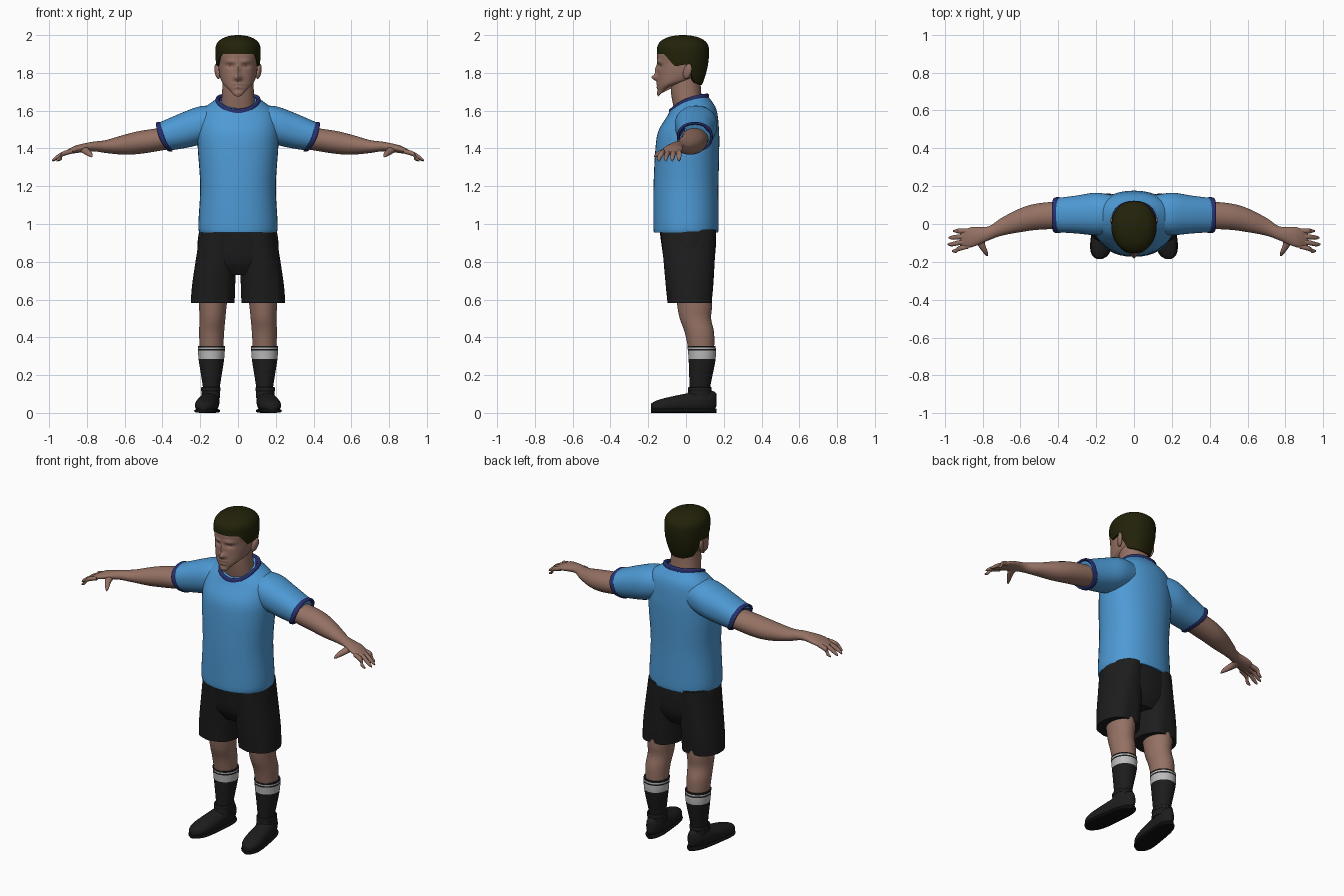
import bpy, bmesh, math

cube = bpy.data.objects.get("Cube")
if cube:
    bpy.data.objects.remove(cube, do_unlink=True)


def material(name, red, green, blue):
    mat = bpy.data.materials.new(name)
    mat.use_nodes = True
    mat.diffuse_color = (red, green, blue, 1)
    bsdf = mat.node_tree.nodes["Principled BSDF"]
    bsdf.inputs["Base Color"].default_value = mat.diffuse_color
    bsdf.inputs["Roughness"].default_value = .8
    return mat


SKIN = material("skin", .3, .165, .125)
BLUE = material("sky blue", .075, .32, .66)
NAVY = material("navy trim", .02, .03, .16)
BLACK = material("black cloth", .012, .012, .012)
SOLE = material("sole black", .005, .005, .005)
HAIR = material("dark olive hair", .016, .016, .003)
WHITE = material("sock white", .5, .5, .5)


def finish(name, bm, *materials):
    bmesh.ops.recalc_face_normals(bm, faces=bm.faces)
    mesh = bpy.data.meshes.new(name)
    bm.to_mesh(mesh)
    bm.free()
    for mat in materials:
        mesh.materials.append(mat)
    for polygon in mesh.polygons:
        polygon.use_smooth = True
    mesh.set_sharp_from_angle(angle=math.radians(50))
    bpy.context.collection.objects.link(bpy.data.objects.new(name, mesh))


def bridge(rings):
    """Join a list of closed point rings and cap both ends."""
    bm = bmesh.new()
    loops = [[bm.verts.new(point) for point in ring] for ring in rings]
    for lower, upper in zip(loops, loops[1:]):
        for i in range(len(lower)):
            bm.faces.new((lower[i - 1], lower[i], upper[i], upper[i - 1]))
    bm.faces.new(loops[0])
    bm.faces.new(loops[-1])
    return bm


def spline(before, start, end, after, t):
    """Catmull-Rom interpolation between two numbers."""
    slope_in, slope_out = (end - before) / 2, (after - start) / 2
    bend = 3 * (end - start) - 2 * slope_in - slope_out
    return start + t * (slope_in + t * (bend + t * (slope_in + slope_out - 2 * (end - start))))


def smooth_rows(rows, steps):
    rows = [tuple(row) + (0,) * (5 - len(row)) for row in rows]
    padded = [rows[0], *rows, rows[-1]]
    smooth = [[spline(*values, k / steps) for values in zip(*padded[i:i + 4])]
              for i in range(len(rows) - 1) for k in range(steps)]
    return smooth + [rows[-1]]


def power(value, exponent):
    return math.copysign(abs(value) ** (2 / exponent), value)


def loft(rows, axis="Z", side=1, centre=0, tilt=0, ramp=3, sides=40, square=2.2, steps=6):
    """Rows: position on the axis, two radii, second centre, first centre."""
    rows = smooth_rows(rows, steps)
    rings = []
    for k, (along, radius_a, radius_b, b, a) in enumerate(rows):
        lean = tilt * (k / (len(rows) - 1)) ** ramp
        ring = []
        for i in range(sides):
            angle = math.tau * i / sides
            c, s = math.cos(angle), math.sin(angle)
            u = centre + a + radius_a * power(c, square)
            v = b + radius_b * power(s, square)
            h = along + lean * (s + c * c / 2)
            x, y, z = {"Z": (u, v, h), "X": (h, u, v), "Y": (u, h, v)}[axis]
            ring.append((x * side, y, z))
        rings.append(ring)
    return bridge(rings)


def band(rows, width, grow):
    """Trim that wraps the open end of a profile."""
    along, radius_a, radius_b, *centres = rows[-1]
    return [(along + width * w, radius_a + grow * g, radius_b + grow * g, *centres)
            for w, g in ((-.7, .5), (-.5, 1), (.2, .7), (.3, -1), (-.1, -2))]


# Shirt body and collar
shirt = [(.955, .205, .17), (1, .21, .173), (1.2, .2, .172), (1.4, .213, .169, .007),
         (1.5, .213, .16, .014), (1.59, .19, .13, .03), (1.64, .112, .1, .016)]
finish("shirt_body", loft(shirt, tilt=.04, ramp=4), BLUE)
finish("collar_trim", loft(band(shirt, .03, .007), tilt=.04, ramp=0), NAVY)

# Neck and head, lofted from crown to a slanted jaw
finish("neck", loft([(1.57, .095, .075, .02), (1.7, .084, .08), (1.8, .08, .075)]), SKIN)
head = loft([(1.98, .03, .04, -.02), (1.92, .104, .126, -.02), (1.85, .104, .129, -.02),
             (1.79, .099, .126, -.025), (1.74, .082, .095, -.055), (1.71, .045, .06, -.085)],
            tilt=.035, sides=80, steps=10)

# Soft bumps shape the face: nose tip, bridge, brow, socket, lips, chin
BUMPS = [(0, 1.775, .018, .016, .03), (0, 1.815, .012, .03, .014), (.04, 1.86, .03, .012, .01),
         (.04, 1.836, .02, .01, -.01), (0, 1.741, .027, .007, .007),
         (0, 1.723, .022, .007, .007), (0, 1.69, .022, .013, .008)]
for vert in head.verts:
    if vert.co.y < -.04:
        for x, z, width, height, depth in BUMPS:
            across, up = (abs(vert.co.x) - x) / width, (vert.co.z - z) / height
            vert.co.y -= depth * math.exp(-across ** 2 - up ** 2)
finish("head", head, SKIN)

# Hair: a cap hanging from the crown down to a hairline that varies round the head
HAIRLINE = [(-1, 1.9), (-.7, 1.9), (-.3, 1.835), (.1, 1.845), (.5, 1.75), (1, 1.735)]


def hairline(facing):
    for (start, low), (end, high) in zip(HAIRLINE, HAIRLINE[1:]):
        if facing <= end:
            return low + (high - low) * (facing - start) / (end - start)


def cap_scale(z):
    rise = z - 1.91
    return math.sqrt(max(.01, 1 - (rise / .09) ** 3)) if rise > 0 else 1 - 9 * rise ** 2


hair_rings = []
for k in range(-1, 25):
    ring = []
    for i in range(64):
        c, s = math.cos(math.tau * i / 64), math.sin(math.tau * i / 64)
        low = hairline(s)
        z = low + (2 - low) * math.sin(max(k, 0) / 24 * math.pi / 2)
        scale = cap_scale(z) * (.8 if k < 0 else 1)
        narrowing = 1 + .07 * min(s, 0)
        ring.append((.12 * scale * narrowing * power(c, 2.2),
                     .138 * scale * power(s, 2.2) - .016, z))
    hair_rings.append(ring)
finish("hair", bridge(hair_rings), HAIR)

# Shorts seat
finish("shorts_seat", loft([(.73, .15, .09, .02), (.8, .205, .13, .017),
                            (.9, .214, .145, .014), (.99, .2, .15, .008)]), BLACK)

# Shoe outline: rounded at heel and toe, lower and splayed outward towards the toe
shoe, sole = [], []
for i in range(17):
    t = -math.cos(math.pi * i / 16)
    rounding = math.sqrt(max(.02, 1 - t ** 4))
    y, x = -.012 - .173 * t, .16 + .022 * t
    width, top = (.055 + .006 * t) * rounding, .1 - .035 * t
    half = top / 2 * (.4 + .6 * rounding)
    shoe.append((y, width, half, top / 2, x))
    sole.append((y, width + .004, .011, .011, x))

sleeve = [(.1, .1, .085, 1.54, .05), (.2, .112, .101, 1.522, .053),
          (.3, .1, .092, 1.492, .05), (.395, .09, .073, 1.462, .047)]
arm = [(.33, .073, .058, 1.46, .05), (.5, .07, .061, 1.435, .04), (.6, .063, .053, 1.42, .02),
       (.7, .047, .034, 1.41, -.015), (.77, .037, .025, 1.41, -.05),
       (.86, .053, .02, 1.395, -.07), (.92, .036, .008, 1.374, -.08)]
thumb = [(-.06, .03, .016, 1.4, .815), (-.1, .022, .017, 1.39, .81),
         (-.15, .013, .013, 1.37, .785), (-.17, .004, .004, 1.357, .774)]
FINGERS = {"little": .955, "ring": .98, "middle": .984, "index": .962}
BANDS = (.285, .329, .338, .346)

for label, side in (("left", 1), ("right", -1)):
    # Ear
    ear = bmesh.new()
    bmesh.ops.create_uvsphere(ear, u_segments=20, v_segments=12, radius=1)
    for vert in ear.verts:
        x, y, z = vert.co
        vert.co = (side * (.11 + .013 * x + .006 * (y + z)), .008 + .022 * y + .008 * z,
                   1.808 + .04 * z)
    finish(label + "_ear", ear, SKIN)

    # Sleeve, cuff and arm
    finish(label + "_sleeve", loft(sleeve, "X", side, tilt=.03), BLUE)
    finish(label + "_cuff_trim", loft(band(sleeve, .027, .005), "X", side, tilt=.03, ramp=0),
           NAVY)
    finish(label + "_arm", loft(arm, "X", side, square=2), SKIN)

    # Fingers spread from the palm and droop to their tips
    for i, (finger, tip) in enumerate(FINGERS.items()):
        y, spread = -.037 - .027 * i, -.004 * i
        finish(f"{label}_{finger}_finger", loft([
            (.875, .012, .012, 1.386, y), (.925, .013, .013, 1.372, y + spread),
            (tip - .02, .011, .011, 1.35, y + spread * 2),
            (tip, .004, .005, 1.336, y + spread * 2)], "X", side, sides=14), SKIN)
    finish(label + "_thumb", loft(thumb, "Y", side, sides=16), SKIN)

    # Shorts leg with soft folds growing towards the hem
    shorts = loft([(.582, .116, .117, .022, .134), (.7, .113, .128, .02, .127),
                   (.97, .098, .147, .012, .1)], side=side, sides=48)
    for vert in shorts.verts:
        angle = math.atan2(vert.co.y, vert.co.x * side - .134)
        vert.co.y *= 1 + .03 * math.sin(7 * angle) * max(0, .85 - vert.co.z) / .27
    finish(label + "_shorts_leg", shorts, BLACK)

    # Bare leg
    finish(label + "_leg", loft([(.75, .085, .1, .03, -.015), (.58, .074, .093, .045, -.007),
                                 (.5, .068, .083, .05, -.005), (.42, .066, .077, .072),
                                 (.3, .06, .064, .084)], side=side, centre=.14, square=2), SKIN)

    # Sock cut into alternating bands
    sock = loft([(.355, .072, .075, .082), (.28, .067, .071, .085), (.13, .044, .054, .073),
                 (.06, .042, .052, .073)], side=side, centre=.141, square=2)
    for z in BANDS:
        bmesh.ops.bisect_plane(sock, geom=sock.verts[:] + sock.edges[:] + sock.faces[:],
                               plane_co=(0, 0, z), plane_no=(0, 0, 1))
    for face in sock.faces:
        height = face.calc_center_median().z
        face.material_index = sum(height > z for z in BANDS) % 2
    finish(label + "_sock", sock, BLACK, WHITE)

    # Shoe, ankle collar and sole
    finish(label + "_shoe", loft(shoe, "Y", side, steps=2), BLACK)
    opening = [(.08, .05, .066, .07), (.13, .049, .06, .073)]
    finish(label + "_shoe_body", loft(opening, side=side, centre=.144), BLACK)
    finish(label + "_shoe_collar", loft(band(opening, .02, .003), side=side, centre=.144), BLACK)
    finish(label + "_sole", loft(sole, "Y", side, steps=2, square=3), SOLE)
